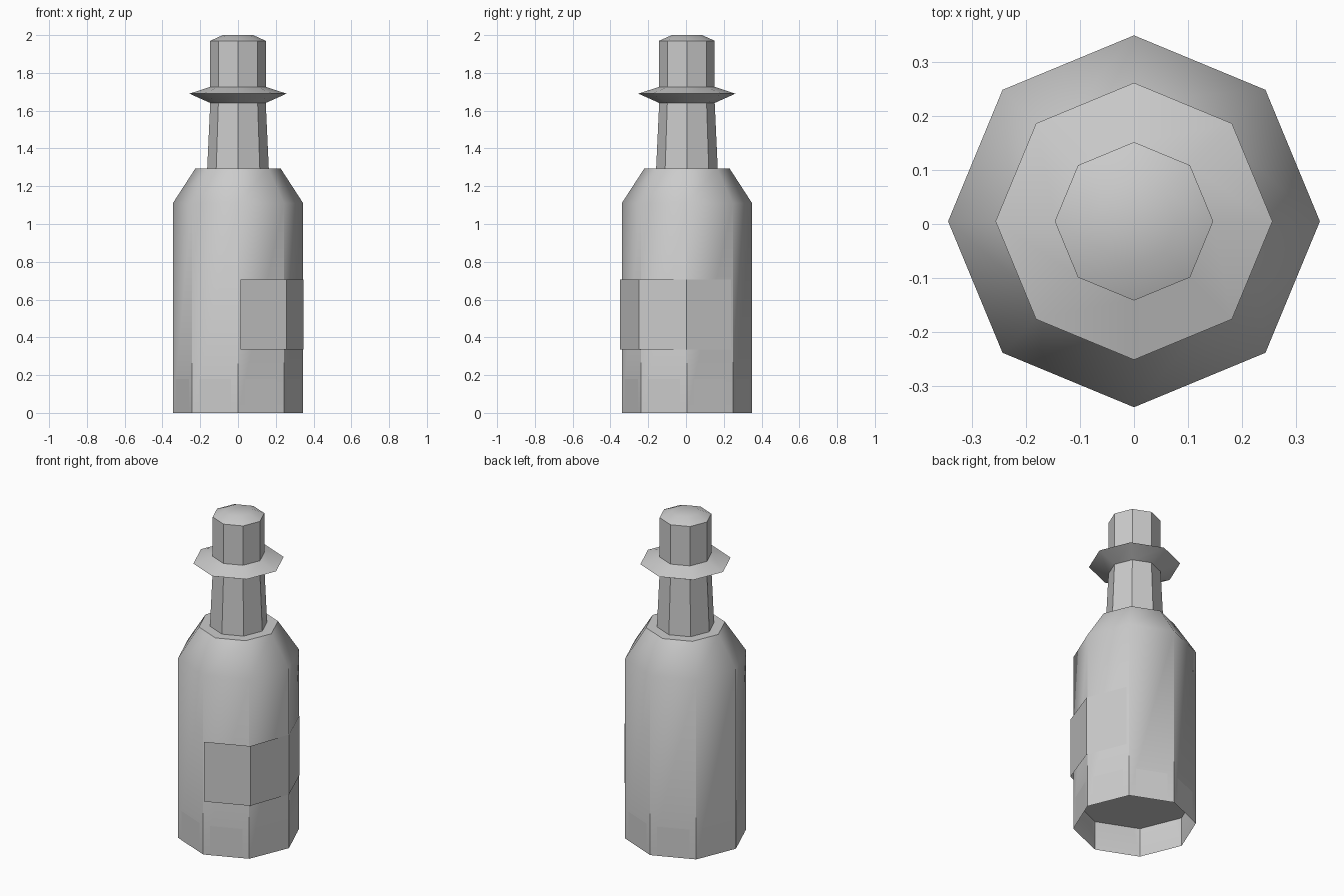
import bpy, bmesh
from math import cos, sin, pi, radians

if "Cube" in bpy.data.objects:
    bpy.data.objects.remove(bpy.data.objects["Cube"])

SIDES = 8
CY = 0.005  # bottle axis sits slightly behind centre


def finish(name, bm, angle=40):
    mesh = bpy.data.meshes.new(name)
    bm.to_mesh(mesh)
    bm.free()
    obj = bpy.data.objects.new(name, mesh)
    bpy.context.collection.objects.link(obj)
    bpy.ops.object.select_all(action='DESELECT')
    obj.select_set(True)
    bpy.context.view_layer.objects.active = obj
    bpy.ops.object.shade_smooth_by_angle(angle=radians(angle))
    return obj


def corner(r, i, z):
    a = 2 * pi * i / SIDES
    return (r * cos(a), CY + r * sin(a), z)


def lathe(name, profile, cap_top=False):
    bm = bmesh.new()
    rings = [[bm.verts.new(corner(r, i, z)) for i in range(SIDES)] for r, z in profile]
    for lo, hi in zip(rings, rings[1:]):
        for i in range(SIDES):
            j = (i + 1) % SIDES
            bm.faces.new((lo[i], lo[j], hi[j], hi[i]))
    if cap_top:
        bm.faces.new(rings[-1])
    return finish(name, bm)


# Body with shoulder and flat ledge, open at the underside
lathe("bottle_body", [(0.345, 0), (0.345, 1.11), (0.225, 1.295), (0.155, 1.295)])

# Tapered neck
lathe("neck", [(0.163, 1.295), (0.147, 1.64)])

# Flared collar ring
lathe("collar", [(0.145, 1.64), (0.257, 1.69), (0.145, 1.727)])

# Stopper with a bevelled top
lathe("stopper", [(0.147, 1.64), (0.147, 1.97), (0.08, 2.0)], cap_top=True)

# Recessed floor inside the open base
bm = bmesh.new()
bm.faces.new([bm.verts.new(corner(0.344, -i, 0.18)) for i in range(SIDES)])
finish("base_floor", bm)

# Label wrapped round three facets
bm = bmesh.new()
path = [(0.013, -0.35), (0.258, -0.248), (0.348, 0.002), (0.253, 0.238)]
cols = [[bm.verts.new((x, y, z)) for z in (0.335, 0.705)] for x, y in path]
for a, b in zip(cols, cols[1:]):
    bm.faces.new((a[0], b[0], b[1], a[1]))
finish("label", bm)

# Thin inset panels round the base, one per facet
bm = bmesh.new()
for i in range(SIDES):
    p, q = corner(0.3455, i, 0), corner(0.3455, i + 1, 0)
    pts = []
    for t, z in ((0.15, 0), (0.85, 0), (0.85, 0.18), (0.15, 0.18)):
        pts.append(bm.verts.new((p[0] + (q[0] - p[0]) * t, p[1] + (q[1] - p[1]) * t, z)))
    bm.faces.new(pts)
finish("base_panels", bm)
